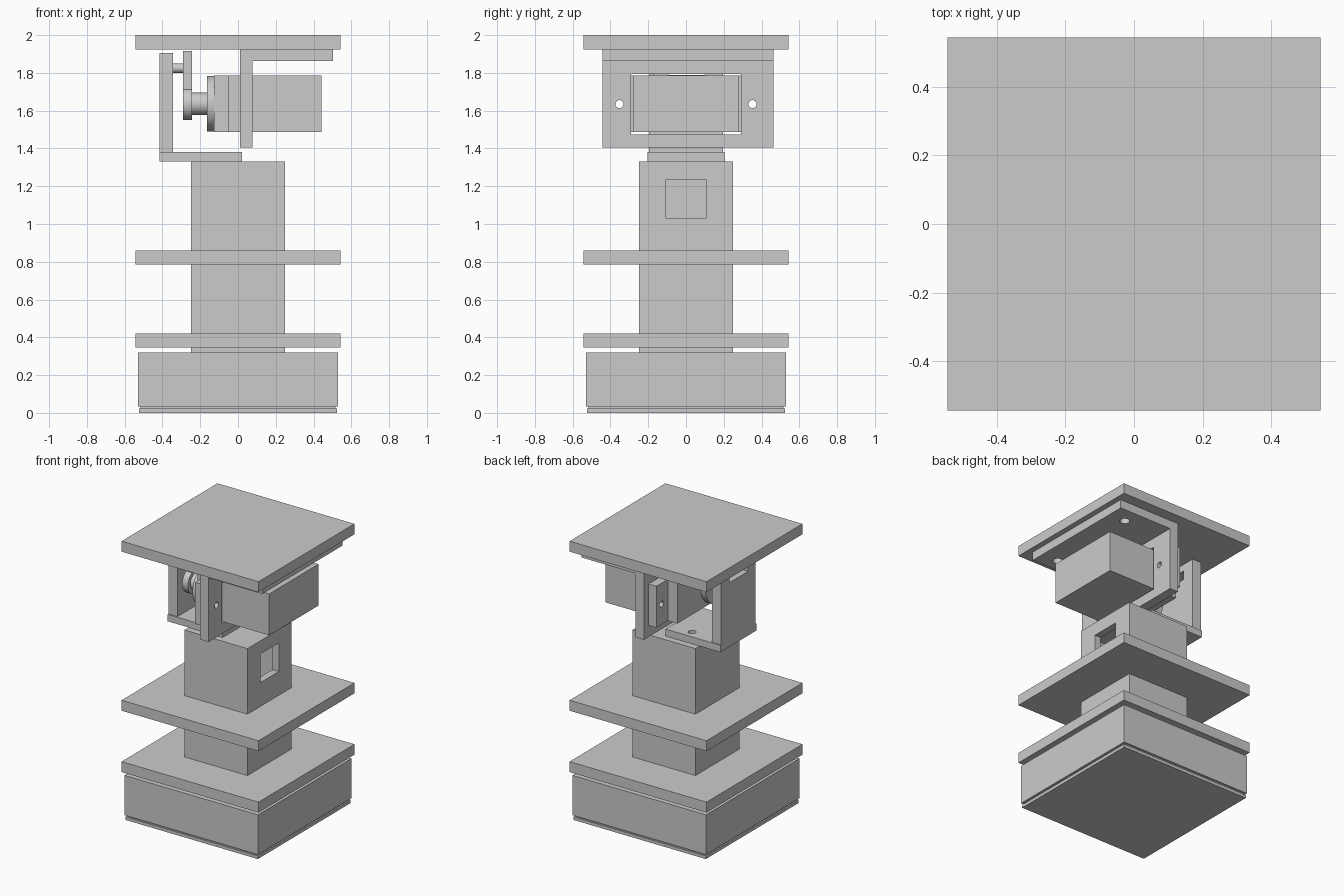
import bpy
import math
from mathutils import Matrix, Vector

if "Cube" in bpy.data.objects:
    bpy.data.objects.remove(bpy.data.objects["Cube"], do_unlink=True)

GREY = (0.6, 0.6, 0.6, 1)
grey = bpy.data.materials.new("plain grey")
grey.use_nodes = True
grey.diffuse_color = GREY
grey.node_tree.nodes["Principled BSDF"].inputs["Base Color"].default_value = GREY


def box(name, x, y, z):
    """Box spanning the (min, max) pairs x, y and z."""
    lo, hi = Vector((x[0], y[0], z[0])), Vector((x[1], y[1], z[1]))
    bpy.ops.mesh.primitive_cube_add(size=1)
    ob = bpy.context.object
    ob.name = name
    ob.data.transform(Matrix.Translation((lo + hi) / 2) @ Matrix.Diagonal((*(hi - lo), 1)))
    ob.data.materials.append(grey)
    return ob


def rod(name, start, length, radius, axis="X"):
    """Cylinder running from start along an axis."""
    bpy.ops.mesh.primitive_cylinder_add(vertices=48, radius=radius, depth=length)
    ob = bpy.context.object
    ob.name = name
    turn = Matrix.Rotation(math.pi / 2, 4, "Y") if axis == "X" else Matrix()
    ob.data.transform(Matrix.Translation(start) @ turn @ Matrix.Translation((0, 0, length / 2)))
    ob.data.materials.append(grey)
    bpy.ops.object.shade_smooth_by_angle(angle=math.radians(35))
    return ob


def combine(ob, other, operation="DIFFERENCE"):
    mod = ob.modifiers.new(operation.lower(), "BOOLEAN")
    mod.operation, mod.solver, mod.object = operation, "EXACT", other
    bpy.context.view_layer.objects.active = ob
    bpy.ops.object.modifier_apply(modifier=mod.name)
    bpy.data.objects.remove(other, do_unlink=True)


def both(a):
    return (-a, a)


# Base housing
box("foot_plate", both(.525), both(.525), (0, .022))
box("foot_seam", both(.515), both(.515), (.02, .036))
box("base_housing", both(.53), both(.53), (.035, .32))

# Hollow column with a side window
column = box("column", both(.25), both(.25), (.315, 1.33))
combine(column, box("cavity", both(.2), both(.2), (.4, 1.27)))
combine(column, box("window", (.1, .3), both(.105), (1.03, 1.235)))

# Square shelves and top
for name, z in (("lower_plate", .345), ("middle_plate", .785), ("top_plate", 1.925)):
    box(name, both(.543), both(.543), (z, z + .075))

# Lower angle bracket with a slot and bolt holes
lower = box("lower_bracket", (-.415, .02), both(.203), (1.33, 1.38))
combine(lower, box("upright", (-.415, -.343), both(.195), (1.35, 1.905)), "UNION")
combine(lower, box("slot", (-.45, -.3), (-.11, .1), (1.79, 1.855)))
for side in (-1, 1):
    combine(lower, rod("hole", (-.147, side * .14, 1.3), .2, .026, "Z"))

# Upper angle bracket with motor opening and bolt holes
upper = box("upper_bracket", (.01, .077), (-.443, .463), (1.405, 1.925))
combine(upper, box("flange", (.05, .503), (-.443, .463), (1.863, 1.925)), "UNION")
combine(upper, box("opening", (-.1, .2), both(.29), (1.475, 1.795)))
for side in (-1, 1):
    combine(upper, rod("hole", (-.1, side * .352, 1.635), .3, .021))
    combine(upper, rod("hole", (.37, side * .345, 1.8), .2, .033, "Z"))

# Motor with mounting ears
box("motor_body", (-.127, .443), both(.28), (1.488, 1.785))
for side, name in ((-1, "right_ear"), (1, "left_ear")):
    ear = box(name, (-.052, .01), sorted((side * .27, side * .41)), (1.488, 1.785))
    combine(ear, rod("hole", (-.1, side * .352, 1.635), .3, .021))

# Output shaft, crank and pin
SHAFT_Y, SHAFT_Z = -.133, 1.636
rod("motor_collar", (-.165, SHAFT_Y, SHAFT_Z), .04, .147)
rod("output_shaft", (-.25, SHAFT_Y, SHAFT_Z), .09, .059)
crank = rod("crank", (-.29, SHAFT_Y, SHAFT_Z), .046, .086)
combine(crank, box("arm", (-.29, -.244), (SHAFT_Y - .04, SHAFT_Y + .04), (SHAFT_Z, 1.915)), "UNION")
rod("crank_pin", (-.36, -.11, 1.825), .08, .025)
